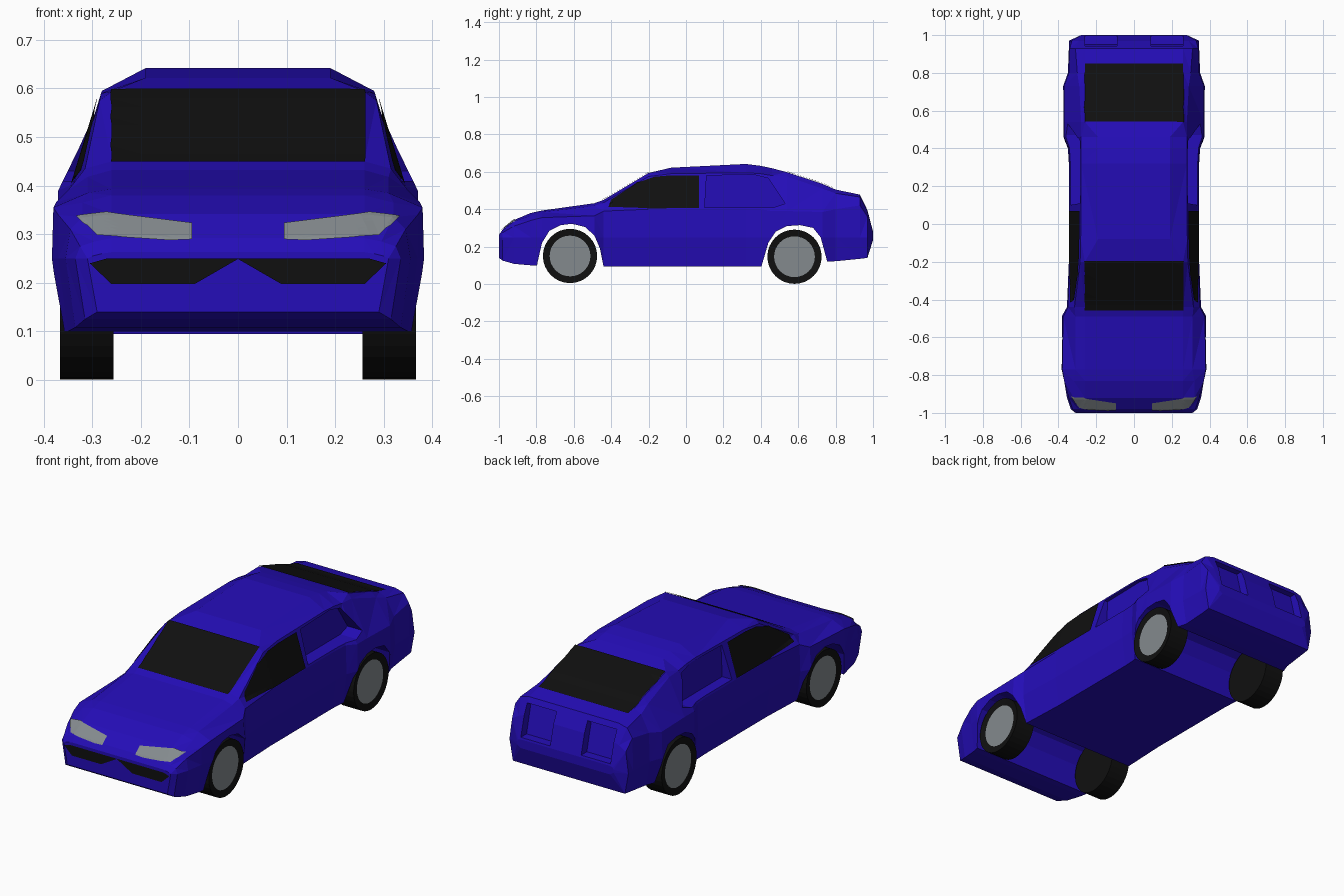
import bpy, bmesh, math
from mathutils import Matrix, Vector
from mathutils.bvhtree import BVHTree

if "Cube" in bpy.data.objects:
    bpy.data.objects.remove(bpy.data.objects["Cube"])


def material(name, rgb):
    m = bpy.data.materials.new(name)
    m.diffuse_color = (*rgb, 1)
    m.use_nodes = True
    m.node_tree.nodes["Principled BSDF"].inputs["Base Color"].default_value = m.diffuse_color
    return m


BLUE = material("blue paint", (0.018, 0.004, 0.48))
BLACK = material("black", (0.005, 0.005, 0.005))
GREY = material("light grey", (0.23, 0.255, 0.27))


def add_object(name, bm, *mats):
    me = bpy.data.meshes.new(name)
    bm.to_mesh(me)
    ob = bpy.data.objects.new(name, me)
    for m in mats:
        me.materials.append(m)
    bpy.context.collection.objects.link(ob)
    return ob


def prism(name, pts, x0, x1):
    """Side-view (y, z) outline extruded from x0 to x1."""
    bm = bmesh.new()
    f = bm.faces.new([bm.verts.new((x0, y, z)) for y, z in pts])
    ext = bmesh.ops.extrude_face_region(bm, geom=[f])
    bmesh.ops.translate(bm, vec=(x1 - x0, 0, 0),
                        verts=[v for v in ext["geom"] if isinstance(v, bmesh.types.BMVert)])
    bmesh.ops.recalc_face_normals(bm, faces=bm.faces)
    ob = add_object(name, bm, BLUE)
    ob.hide_render = True
    return ob


# Body stations: y, bottom z, waist width, shoulder width, shoulder z,
# roof/bonnet edge width, edge z, centre z
STATIONS = [
    (-1.00, .14, .31, .30, .255, .28, .26, .263),
    (-.98, .125, .335, .325, .275, .295, .285, .292),
    (-.92, .108, .355, .345, .31, .32, .335, .342),
    (-.83, .10, .37, .37, .34, .32, .365, .38),
    (-.77, .10, .383, .38, .355, .31, .385, .393),
    (-.49, .095, .383, .375, .365, .31, .418, .432),
    (-.44, .095, .355, .35, .39, .315, .435, .45),
    (-.20, .095, .345, .34, .40, .285, .575, .594),
    (-.08, .095, .345, .34, .40, .282, .59, .622),
    (.32, .095, .345, .34, .40, .28, .595, .642),
    (.40, .095, .35, .345, .40, .28, .59, .632),
    (.46, .095, .373, .37, .39, .28, .58, .619),
    (.54, .11, .375, .37, .39, .28, .575, .598),
    (.73, .12, .375, .37, .385, .29, .51, .535),
    (.80, .122, .35, .345, .40, .30, .485, .505),
    (.93, .135, .345, .34, .42, .31, .465, .478),
    (.97, .14, .345, .33, .36, .29, .385, .395),
    (1.0, .235, .28, .28, .265, .275, .275, .28),
]

# Body shell lofted through mirrored cross-sections
bm = bmesh.new()
rings = []
for y, zb, wm, ws, zs, wt, ze, zt in STATIONS:
    wc = .19 if zt > .6 else .26
    half = [(wm - .02, zb), (wm, .25), (ws, zs), (wt, ze), (wc, zt)]
    ring = half + [(-x, z) for x, z in reversed(half)]
    rings.append([bm.verts.new((x, y, z)) for x, z in ring])
n = len(rings[0])
for a, b in zip(rings, rings[1:]):
    for i in range(n):
        bm.faces.new((a[i], a[(i + 1) % n], b[(i + 1) % n], b[i]))
bm.faces.new(rings[0])
bm.faces.new(rings[-1])
bmesh.ops.triangulate(bm, faces=bm.faces)
bmesh.ops.recalc_face_normals(bm, faces=bm.faces)
tree = BVHTree.FromBMesh(bm)
body = add_object("body", bm, BLUE)

# Cutters: wheel tunnels, rear side window recesses, tail light recesses
FRONT_ARCH = [(-.80, .0), (-.795, .11), (-.77, .22), (-.73, .285), (-.67, .315), (-.61, .322),
              (-.54, .305), (-.49, .26), (-.46, .19), (-.44, .09), (-.44, .0)]
REAR_ARCH = [(.40, .0), (.405, .10), (.44, .22), (.48, .28), (.54, .31), (.61, .315),
             (.68, .30), (.72, .25), (.755, .12), (.76, .0)]
SIDE = [(.10, .41), (.47, .41), (.53, .43), (.44, .565), (.36, .585), (.11, .58)]
TAIL = [(.91, .45), (1.1, .45), (1.1, .29), (.95, .29)]
cutters = [
    prism("front_arch_cutter", FRONT_ARCH, -.6, .6),
    prism("rear_arch_cutter", REAR_ARCH, -.6, .6),
    prism("right_window_cutter", SIDE, .265, .6),
    prism("left_window_cutter", SIDE, -.6, -.28),
    prism("right_tail_cutter", TAIL, .09, .26),
    prism("left_tail_cutter", TAIL, -.26, -.09),
]
for c in cutters:
    mod = body.modifiers.new(c.name, 'BOOLEAN')
    mod.operation = 'DIFFERENCE'
    mod.solver = 'EXACT'
    mod.object = c
dg = bpy.context.evaluated_depsgraph_get()
cut_mesh = bpy.data.meshes.new_from_object(body.evaluated_get(dg))
body.modifiers.clear()
body.data = cut_mesh
for c in cutters:
    bpy.data.objects.remove(c)


def plate(name, pts, axis, sign, mat):
    """Thin plate: a flat outline projected along an axis onto the body."""
    d = Vector((0, 0, 0))
    d[axis] = -sign
    bm = bmesh.new()
    verts = []
    for u, v in pts:
        p = [u, v]
        p.insert(axis, 2 * sign)
        verts.append(bm.verts.new(p))
    bm.faces.new(verts)
    bmesh.ops.triangulate(bm, faces=bm.faces)
    bmesh.ops.subdivide_edges(bm, edges=bm.edges, cuts=7, use_grid_fill=True)
    for v in bm.verts:
        loc, nor, _, _ = tree.ray_cast(v.co, d)
        if loc is None:
            loc, nor, _, _ = tree.find_nearest(v.co)
        v.co = loc + nor * .005
    bm.normal_update()
    for f in bm.faces:
        if f.normal.dot(d) > 0:
            f.normal_flip()
    return add_object(name, bm, mat)


# Front and rear glass
plate("windscreen", [(-.26, -.455), (.26, -.455), (.26, -.195), (-.26, -.195)], 2, 1, BLACK)
plate("rear_window", [(-.26, .54), (.26, .54), (.26, .85), (-.26, .85)], 2, 1, BLACK)

# Side glass and headlights, mirrored
GLASS = [(-.415, .41), (-.40, .45), (-.26, .54), (-.17, .572), (-.08, .58),
         (.07, .58), (.07, .405), (-.2, .403)]
LAMP = [(.095, .32), (.095, .287), (.14, .285), (.29, .295), (.33, .335), (.27, .342)]
for side, s in (("right", 1), ("left", -1)):
    plate(side + "_front_window", GLASS, 0, s, BLACK)
    plate(side + "_headlight", [(s * x, z) for x, z in LAMP], 1, -1, GREY)

# Grille
plate("grille", [(0, .25), (.27, .25), (.305, .24), (.26, .197), (.09, .197), (0, .249),
                 (-.09, .197), (-.26, .197), (-.305, .24), (-.27, .25)], 1, -1, BLACK)

# Wheels: tyre cylinder with an inset grey rim on the outer side
for end, y, z in (("front", -.62, .15), ("rear", .58, .146)):
    for side, s in (("right", 1), ("left", -1)):
        bm = bmesh.new()
        bmesh.ops.create_cone(bm, cap_ends=True, segments=32, radius1=.145, radius2=.145, depth=.11)
        bmesh.ops.rotate(bm, verts=bm.verts, matrix=Matrix.Rotation(math.pi / 2, 3, 'Y'))
        bm.normal_update()
        cap = [f for f in bm.faces if f.normal.x * s > .9][0]
        bmesh.ops.inset_region(bm, faces=[cap], thickness=.036)
        cap.material_index = 1
        bmesh.ops.translate(bm, verts=cap.verts, vec=(-s * .006, 0, 0))
        wheel = add_object(f"{end}_{side}_wheel", bm, BLACK, GREY)
        wheel.location = (s * .311, y, z)
